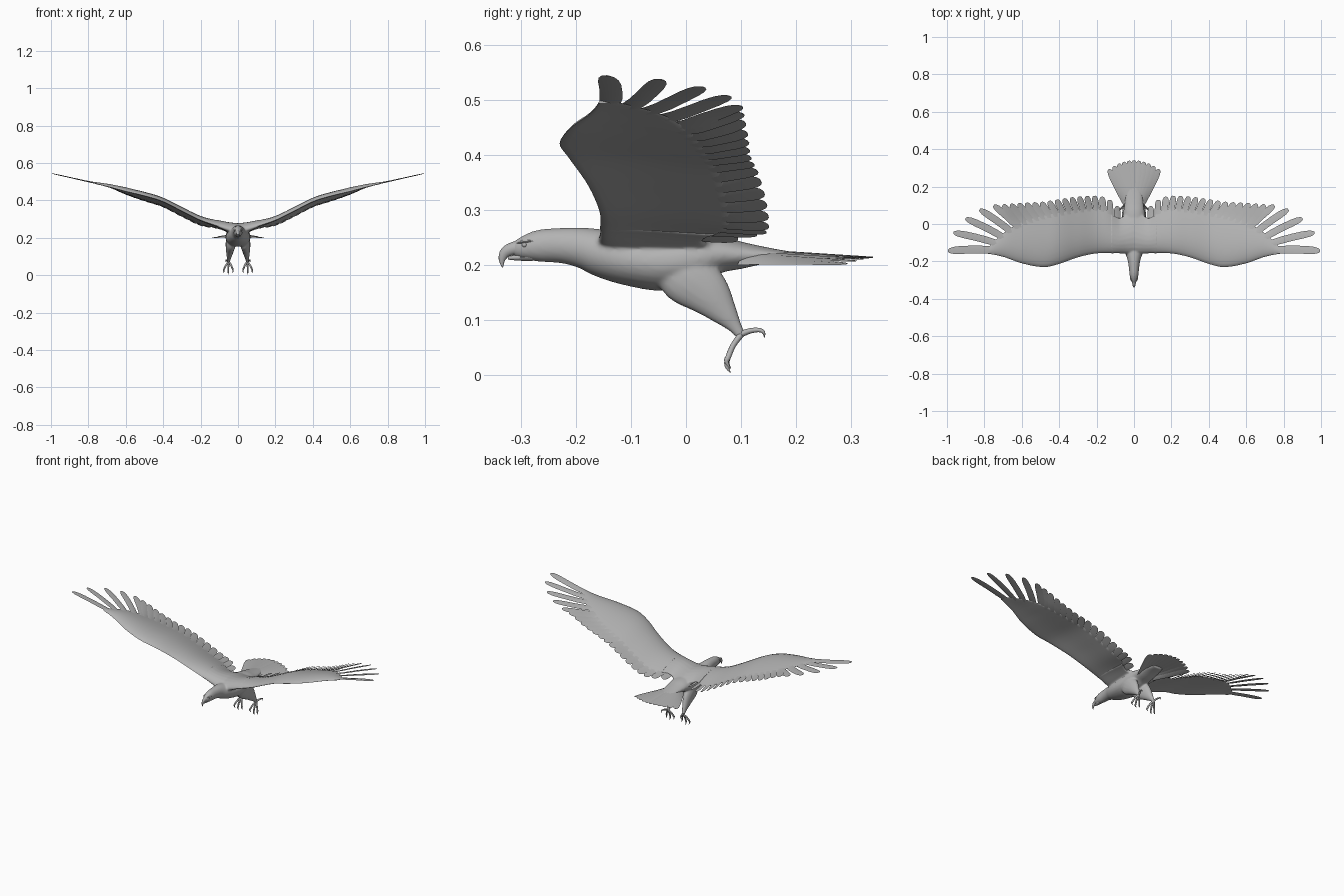
import bpy, bmesh, math
from mathutils import Vector

if "Cube" in bpy.data.objects:
    bpy.data.objects.remove(bpy.data.objects["Cube"])

GREY = bpy.data.materials.new("plumage grey")
GREY.diffuse_color = (0.45, 0.45, 0.45, 1)
GREY.use_nodes = True
GREY.node_tree.nodes["Principled BSDF"].inputs["Base Color"].default_value = GREY.diffuse_color


def table(points):
    """Smooth curve through (x, value) points."""
    def f(x):
        if x <= points[0][0]:
            return points[0][1]
        for i in range(len(points) - 1):
            (x0, a), (x1, b) = points[i], points[i + 1]
            if x <= x1:
                p, q = points[max(i - 1, 0)], points[min(i + 2, len(points) - 1)]
                h, t = x1 - x0, (x - x0) / (x1 - x0)
                m0 = (b - p[1]) / (x1 - p[0]) * h
                m1 = (q[1] - a) / (q[0] - x0) * h
                return ((2*t**3 - 3*t*t + 1) * a + (t**3 - 2*t*t + t) * m0
                        + (3*t*t - 2*t**3) * b + (t**3 - t*t) * m1)
        return points[-1][1]
    return f


def finish(name, bm, mirror=False, angle=50):
    bmesh.ops.recalc_face_normals(bm, faces=bm.faces)
    me = bpy.data.meshes.new(name)
    bm.to_mesh(me)
    bm.free()
    me.materials.append(GREY)
    ob = bpy.data.objects.new(name, me)
    bpy.context.collection.objects.link(ob)
    bpy.ops.object.select_all(action='DESELECT')
    ob.select_set(True)
    bpy.context.view_layer.objects.active = ob
    bpy.ops.object.shade_smooth_by_angle(angle=math.radians(angle))
    if mirror:
        ob.modifiers.new("mirror", 'MIRROR')
    return ob


def skin(bm, rings):
    """Join rings of points into a closed surface."""
    rows = [[bm.verts.new(p) for p in r] for r in rings]
    n = len(rows[0])
    for a, b in zip(rows, rows[1:]):
        for i in range(n):
            j = (i + 1) % n
            bm.faces.new((a[i], a[j], b[j], b[i]))
    bm.faces.new(rows[0])
    bm.faces.new(rows[-1])


def tube(bm, stations, sides=16, steps=4):
    """Loft ellipses along stations (x, y, z, half width, half height)."""
    curves = [table([(i, s[k]) for i, s in enumerate(stations)]) for k in range(5)]
    count = (len(stations) - 1) * steps
    pts = [[c(i / steps) for c in curves] for i in range(count + 1)]
    rings = []
    for i, p in enumerate(pts):
        tan = Vector(pts[min(i + 1, count)][:3]) - Vector(pts[max(i - 1, 0)][:3])
        tan.normalize()
        side = (Vector((1, 0, 0)) - tan * tan.x).normalized()
        up = side.cross(tan)
        rings.append([Vector(p[:3]) + side * p[3] * math.cos(a) + up * p[4] * math.sin(a)
                      for a in (2 * math.pi * k / sides for k in range(sides))])
    skin(bm, rings)


def feather(bm, root, tip, width, height, roll=0.12, bend=0.0):
    """Thin blade lying on the surface z = height(x, y)."""
    root, tip = Vector(root), Vector(tip)
    d = tip - root
    n = Vector((d.y, -d.x)).normalized()
    rings = []
    for s, f in ((0, .8), (.2, .9), (.4, 1), (.6, 1), (.78, 1), (.9, .88), (.97, .62), (1, .3)):
        c = root + d * s + n * bend * math.sin(math.pi * s)
        w, z = width * f, height(c.x, c.y)
        thick = 0.0035 * (1 - s) + 0.001
        l, r = c - n * w, c + n * w
        slope = height(r.x, r.y) - height(l.x, l.y)
        dz = slope / 2 + roll * w
        rings.append([(l.x, l.y, z - dz), (c.x, c.y, z + thick),
                      (r.x, r.y, z + dz), (c.x, c.y, z - thick)])
    skin(bm, rings)


# Wing shape: leading edge, solid trailing edge, height, droop and thickness over x
lead = table([(0, -.165), (.05, -.160), (.1, -.157), (.2, -.157), (.3, -.178), (.4, -.213), (.48, -.23),
              (.6, -.21), (.7, -.175), (.8, -.157), (1, -.15)])
trail = table([(0, .09), (.04, .055), (.075, .032), (.1, .04), (.15, .072), (.2, .08), (.3, .075),
               (.4, .06), (.5, .04), (.6, .01), (.7, -.05), (.78, -.125)])
lift = table([(0, .235), (.05, .245), (.1, .261), (.2, .295), (.3, .344), (.4, .394), (.48, .420),
              (.6, .449), (.7, .475), (.8, .50), (.9, .523), (1, .545)])
droop = table([(0, .015), (.1, .015), (.2, .031), (.3, .031), (.4, .028), (.5, .026), (.6, .016), (.7, 0), (1, 0)])
thickness = table([(0, .036), (.06, .028), (.12, .020), (.25, .016), (.5, .0145), (.7, .008), (.8, .003)])
tip_y = table([(.09, .095), (.14, .135), (.2, .15), (.3, .146), (.4, .132), (.5, .116), (.6, .111), (.7, .103)])


def wing_z(x, y):
    u = min(max((y - lead(x)) / max(trail(x) - lead(x), .03), 0), 1)
    camber = .015 * math.sin(math.pi * u ** .75) * min(1, max(0, (.8 - x) / .2))
    return lift(x) - droop(x) * (y - lead(x)) / .33 + camber


def wing_panel(bm, x0, x1, count, side=1, edge=0.0):
    us = [(1 - math.cos(math.pi * k / 12)) / 2 for k in range(13)]
    rings = []
    for i in range(count + 1):
        x = x0 + (x1 - x0) * i / count
        chord = trail(x) - lead(x)
        ring = []
        for sign, seq in ((1, us), (-1, us[-2:0:-1])):
            for u in seq:
                h = thickness(x) * (2.2 * math.sqrt(u) * (1 - u) + .08 * u) + edge * u
                y = lead(x) + u * chord
                ring.append((side * x, y, wing_z(x, y) + sign * h))
        rings.append(ring)
    skin(bm, rings)


# Body from face to tail base, blended with legs and shoulders
bm = bmesh.new()
tube(bm, [(0, y, z, a, b) for y, z, a, b in (
    (-.318, .228, .007, .011), (-.30, .230, .017, .020), (-.27, .234, .024, .029),
    (-.23, .235, .028, .032), (-.19, .231, .035, .037), (-.15, .220, .049, .044),
    (-.10, .208, .061, .047), (-.04, .203, .067, .051), (.02, .211, .065, .046),
    (.06, .218, .058, .034), (.10, .217, .052, .025), (.15, .217, .045, .014),
    (.20, .215, .030, .007))], 24)
for s in (-1, 1):
    tube(bm, [(s * x, y, z, a, b) for x, y, z, a, b in (
        (.030, -.035, .205, .024, .040), (.037, .0, .180, .028, .052), (.042, .037, .150, .024, .044),
        (.046, .069, .113, .0165, .026), (.049, .090, .086, .010, .013), (.05, .102, .068, .008, .009))])
    wing_panel(bm, 0, .125, 8, s, .004)
body = finish("body_and_legs", bm)
remesh = body.modifiers.new("blend", 'REMESH')
remesh.mode, remesh.voxel_size, remesh.use_smooth_shade = 'VOXEL', .004, True
smooth = body.modifiers.new("soften", 'SMOOTH')
smooth.factor, smooth.iterations = .5, 10

# Hooked upper beak and lower beak
bm = bmesh.new()
tube(bm, [(0, -.295, .231, .014, .016), (0, -.315, .229, .010, .012), (0, -.329, .222, .007, .010),
          (0, -.335, .209, .004, .006), (0, -.334, .195, .001, .001)], 12)
finish("upper_beak", bm)
bm = bmesh.new()
tube(bm, [(0, -.28, .214, .013, .008), (0, -.305, .213, .009, .006), (0, -.324, .212, .003, .003)], 10)
finish("lower_beak", bm)

# Eyes and brows
bm = bmesh.new()
bmesh.ops.create_uvsphere(bm, u_segments=12, v_segments=8, radius=.005)
bmesh.ops.translate(bm, verts=bm.verts, vec=(.0155, -.294, .236))
finish("eye", bm, True)
bm = bmesh.new()
tube(bm, [(.011, -.308, .239, .001, .001), (.016, -.296, .242, .004, .003), (.020, -.278, .243, .001, .001)], 8)
finish("brow", bm, True)

# Wing beyond the shoulder
bm = bmesh.new()
wing_panel(bm, .11, .78, 36)
finish("wing", bm, True, 60)

# Trailing feathers in a row, then the spread feathers of the wing tip
bm = bmesh.new()
for i in range(16):
    t = i / 15
    rx, tx = .09 + .49 * t, .09 + .61 * t
    feather(bm, (rx, trail(rx) - .06), (tx, tip_y(tx)), .0168 + .001 * t, wing_z, .18)
finish("trailing_feathers", bm, True)
bm = bmesh.new()
for root, tip, w in (((.58, -.06), (.75, .10), .019), ((.61, -.08), (.825, .078), .019),
                     ((.65, -.10), (.90, .03), .019), ((.68, -.12), (.965, -.046), .019),
                     ((.70, -.142), (.995, -.143), .021)):
    feather(bm, root, tip, w, wing_z, bend=-.006)
finish("wing_tip_feathers", bm, True)


# Tail fan, arched across
def tail_z(x, y):
    k = x / (.045 + .1 * (y - .11) / .2)
    return .225 - .011 * (y - .11) / .22 - .015 * k * k


bm = bmesh.new()
for i in range(11):
    k = (i - 5) / 5
    feather(bm, (.040 * k, .10), (.134 * k, .34 - .048 * k * k), .0185, tail_z, .06 * (1 if k > 0 else -1))
finish("tail_feathers", bm)

# Toes with pointed talons: three hanging down, one behind
bm = bmesh.new()
for dx, tz in ((-.022, .012), (.002, .003), (.025, .010)):
    tube(bm, [(.05, .101, .074, .006, .006), (.05 + dx * .6, .086, .053, .005, .005),
              (.05 + dx, .077, .032, .0045, .005), (.05 + dx * 1.05, .074, tz + .013, .0035, .004),
              (.05 + dx, .081, tz, .0006, .0006)], 8)
tube(bm, [(.05, .097, .072, .006, .006), (.056, .115, .079, .005, .005), (.062, .132, .081, .004, .004),
          (.064, .141, .077, .003, .003), (.064, .143, .067, .0006, .0006)], 8)
finish("toes", bm, True)
